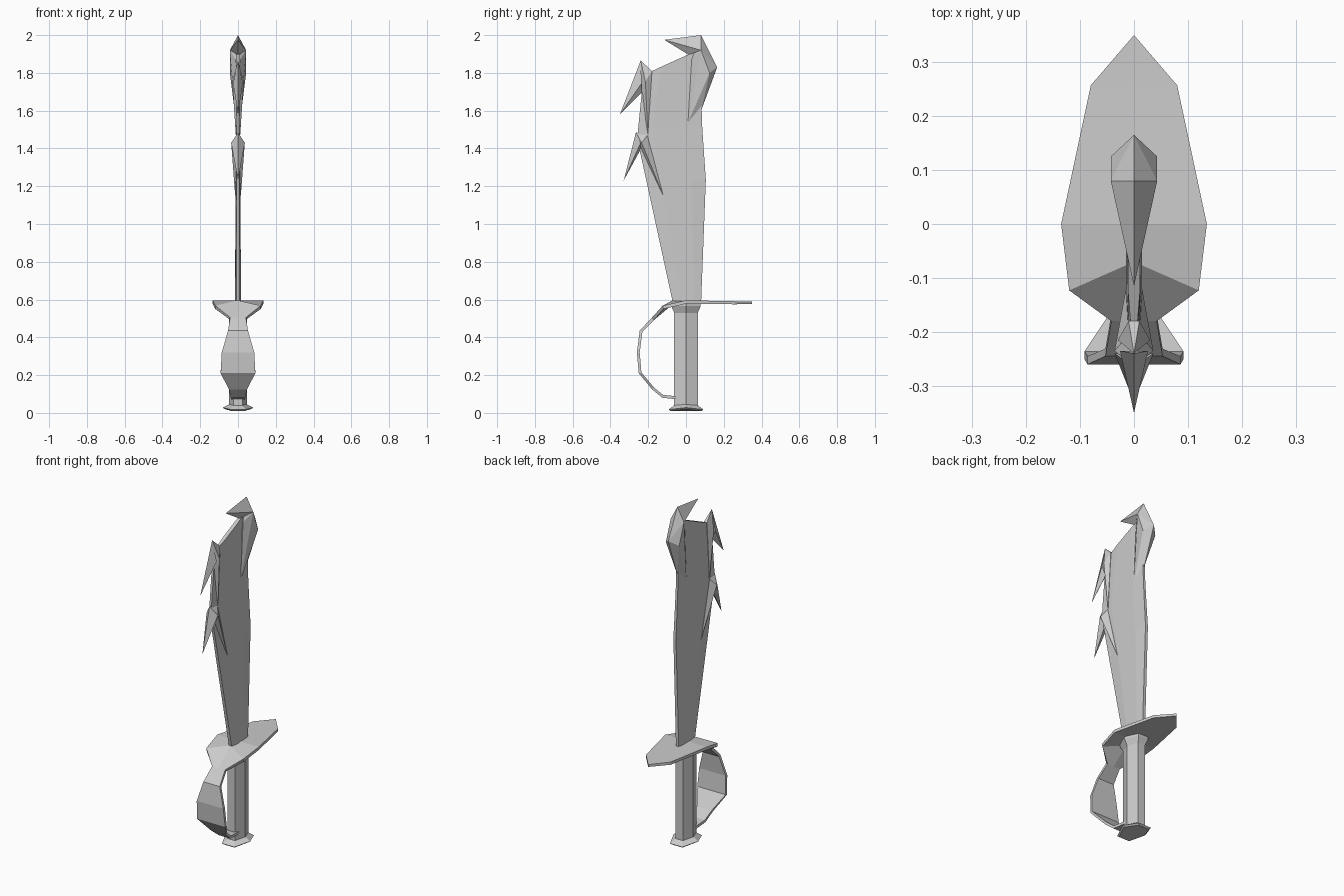
import bpy, bmesh, math


def finish(name, bm):
    bmesh.ops.remove_doubles(bm, verts=bm.verts, dist=0.0005)
    bmesh.ops.recalc_face_normals(bm, faces=bm.faces)
    mesh = bpy.data.meshes.new(name)
    bm.to_mesh(mesh)
    bm.free()
    obj = bpy.data.objects.new(name, mesh)
    bpy.context.collection.objects.link(obj)


def loft(name, rings):
    """Skin a list of equal-sized point rings and cap both ends."""
    bm = bmesh.new()
    rows = [[bm.verts.new(p) for p in ring] for ring in rings]
    n = len(rows[0])
    for a, b in zip(rows, rows[1:]):
        for i in range(n):
            j = (i + 1) % n
            bm.faces.new((a[i], a[j], b[j], b[i]))
    bm.faces.new(rows[0])
    bm.faces.new(rows[-1])
    finish(name, bm)


def spike(name, *hulls):
    """Faceted horns: each is the hull of (half width, y, z) points mirrored in x."""
    bm = bmesh.new()
    for pts in hulls:
        part = bmesh.new()
        for x, y, z in pts:
            for s in ((1, -1) if x else (1,)):
                part.verts.new((s * x, y, z))
        res = bmesh.ops.convex_hull(part, input=part.verts)
        inner = [v for v in res["geom_interior"] if isinstance(v, bmesh.types.BMVert)]
        bmesh.ops.delete(part, geom=inner, context='VERTS')
        tmp = bpy.data.meshes.new("tmp")
        part.to_mesh(tmp)
        part.free()
        bm.from_mesh(tmp)
        bpy.data.meshes.remove(tmp)
    bmesh.ops.recalc_face_normals(bm, faces=bm.faces)
    mesh = bpy.data.meshes.new(name)
    bm.to_mesh(mesh)
    bm.free()
    bpy.context.collection.objects.link(bpy.data.objects.new(name, mesh))


# Six-sided grip with flared collar and pommel: (z, x radius, y radius, side lift)
def hex_ring(z, rx, ry, lift):
    ring = []
    for k in range(6):
        a = math.radians(60 * k)
        ring.append((rx * math.cos(a), ry * math.sin(a), z + lift * abs(math.cos(a))))
    return ring


loft("grip", [hex_ring(*r) for r in (
    (0.0, 0.07, 0.095, 0.02), (0.008, 0.08, 0.106, 0.02), (0.035, 0.047, 0.072, 0.01),
    (0.53, 0.047, 0.072, 0), (0.565, 0.065, 0.09, 0), (0.585, 0.065, 0.09, 0))])

# Guard plate running into knuckle bow: centre y, z, edge y, z, half width, inward offset y, z
stations = [
    (0.35, 0.590, 0.35, 0.590, 0.0, 0, -0.014),
    (0.257, 0.591, 0.257, 0.591, 0.08, 0, -0.016),
    (0.0, 0.596, 0.0, 0.596, 0.135, 0, -0.018),
    (-0.07, 0.596, -0.123, 0.568, 0.12, 0.004, -0.018),
    (-0.18, 0.505, -0.18, 0.505, 0.042, 0.012, -0.012),
    (-0.245, 0.435, -0.245, 0.435, 0.053, 0.014, -0.006),
    (-0.26, 0.32, -0.26, 0.32, 0.086, 0.015, 0),
    (-0.25, 0.21, -0.25, 0.21, 0.092, 0.014, 0.004),
    (-0.18, 0.125, -0.18, 0.125, 0.048, 0.01, 0.01),
    (-0.125, 0.08, -0.125, 0.08, 0.038, 0.004, 0.015),
    (-0.03, 0.07, -0.03, 0.07, 0.034, 0, 0.016),
]
loft("guard", [[(-w, ye, ze), (0, yc, zc), (w, ye, ze),
                (w, ye + dy, ze + dz), (0, yc + dy, zc + dz), (-w, ye + dy, ze + dz)]
               for yc, zc, ye, ze, w, dy, dz in stations])


# Blade: back y, z, front y, z, half thickness
def blade_ring(yl, zl, yr, zr, t):
    side = []
    for f, k in ((0, 0.6), (0.25, 1), (0.75, 1), (1, 0.6)):
        side.append((t * k, yl + (yr - yl) * f, zl + (zr - zl) * f))
    return side + [(-x, y, z) for x, y, z in reversed(side)]


loft("blade", [blade_ring(*r) for r in (
    (-0.07, 0.585, 0.08, 0.585, 0.015), (-0.197, 1.17, 0.105, 1.235, 0.014),
    (-0.245, 1.39, 0.092, 1.42, 0.012), (-0.255, 1.49, 0.085, 1.53, 0.011),
    (-0.235, 1.69, 0.08, 1.72, 0.011), (-0.18, 1.81, 0.04, 1.91, 0.011))])

# Hooked tip of the blade
spike("tip_hook",
      [(0, -0.115, 1.975), (0, 0.08, 2.0), (0, 0.015, 1.895), (0.043, 0.08, 1.92)],
      [(0, 0.08, 2.0), (0, 0.165, 1.83), (0.012, 0.03, 1.87), (0.043, 0.08, 1.92),
       (0.043, 0.125, 1.80), (0.01, 0.01, 1.535), (0, 0.082, 1.605)])

# Two forked barbs on the blade's other edge
spike("upper_barb",
      [(0, -0.24, 1.865), (0, -0.35, 1.58), (0, -0.235, 1.695), (0.026, -0.235, 1.745)],
      [(0, -0.24, 1.865), (0.01, -0.18, 1.81), (0.012, -0.202, 1.475),
       (0, -0.235, 1.68), (0.03, -0.215, 1.755)])
spike("lower_barb",
      [(0, -0.265, 1.485), (0, -0.33, 1.23), (0, -0.24, 1.395), (0.036, -0.24, 1.43)],
      [(0, -0.265, 1.485), (0.01, -0.205, 1.47), (0.015, -0.12, 1.15),
       (0, -0.24, 1.395), (0.036, -0.235, 1.43)])
